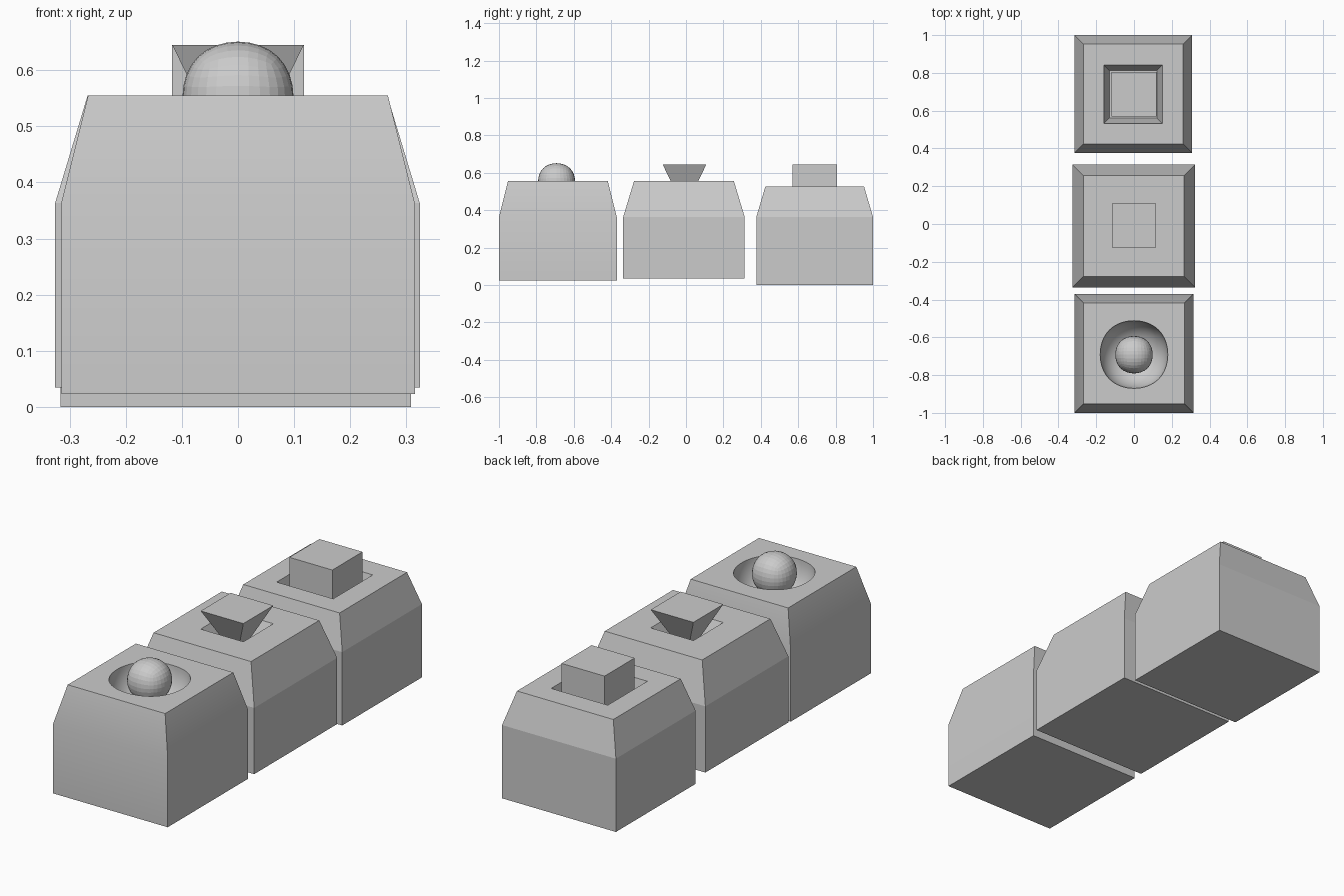
import bpy, bmesh

if "Cube" in bpy.data.objects:
    bpy.data.objects.remove(bpy.data.objects["Cube"])


def stack(name, cx, cy, rings):
    """Closed square loft through (half_width, z) rings, bottom to top."""
    bm = bmesh.new()
    loops = [[bm.verts.new((cx + sx * h, cy + sy * h, z))
              for sx, sy in ((-1, -1), (1, -1), (1, 1), (-1, 1))] for h, z in rings]
    bm.faces.new(loops[0][::-1])
    bm.faces.new(loops[-1])
    for a, b in zip(loops, loops[1:]):
        for i in range(4):
            j = (i + 1) % 4
            bm.faces.new((a[i], a[j], b[j], b[i]))
    me = bpy.data.meshes.new(name)
    bm.to_mesh(me)
    bm.free()
    ob = bpy.data.objects.new(name, me)
    bpy.context.collection.objects.link(ob)
    return ob


def ball(name, cx, cy, z, radius, levels):
    """Rounded ball made from a subdivided cube, sized to the radius."""
    bpy.ops.mesh.primitive_cube_add(size=1)
    ob = bpy.context.object
    ob.name = name
    ob.modifiers.new("round", 'SUBSURF').levels = levels
    bpy.ops.object.modifier_apply(modifier="round")
    s = radius / max(v.co.x for v in ob.data.vertices)
    for v in ob.data.vertices:
        v.co = v.co * s
        v.co.x += cx
        v.co.y += cy
        v.co.z += z
    return ob


def carve(block, cutter):
    """Cut the socket into the block and discard the cutter."""
    bpy.context.view_layer.objects.active = block
    m = block.modifiers.new("socket", 'BOOLEAN')
    m.operation = 'DIFFERENCE'
    m.solver = 'EXACT'
    m.object = cutter
    bpy.ops.object.modifier_apply(modifier="socket")
    bpy.data.objects.remove(cutter)


def block(name, cx, cy, half, top_half, z0, z1):
    return stack(name, cx, cy, [(half, z0), (half, 0.365), (top_half, z1)])


# front block: round bowl with a ball
front = block("front_block", 0, -0.685, 0.315, 0.267, 0.025, 0.557)
carve(front, ball("bowl_cutter", 0, -0.691, 0.558, 0.179, 4))
bpy.ops.object.select_all(action='DESELECT')
front.select_set(True)
bpy.context.view_layer.objects.active = front
bpy.ops.object.shade_smooth_by_angle(angle=0.35)
ball("round_knob", 0, -0.692, 0.554, 0.099, 3)

# middle block: pyramid socket with an upside-down pyramid
middle = block("middle_block", -0.001, -0.011, 0.325, 0.267, 0.037, 0.557)
carve(middle, stack("pyramid_cutter", 0, -0.008,
                    [(0.002, 0.319), (0.117, 0.557), (0.126, 0.576)]))
stack("pyramid_knob", 0, -0.008, [(0.002, 0.41), (0.117, 0.647)])

# back block: square socket with a cube
back = block("back_block", -0.004, 0.688, 0.312, 0.264, 0.002, 0.528)
carve(back, stack("square_cutter", -0.005, 0.686,
                  [(0.126, 0.41), (0.155, 0.528), (0.158, 0.54)]))
stack("cube_knob", 0, 0.688, [(0.118, 0.411), (0.118, 0.647)])

# rest the set on the ground
for ob in bpy.data.objects:
    ob.location.z -= 0.002
